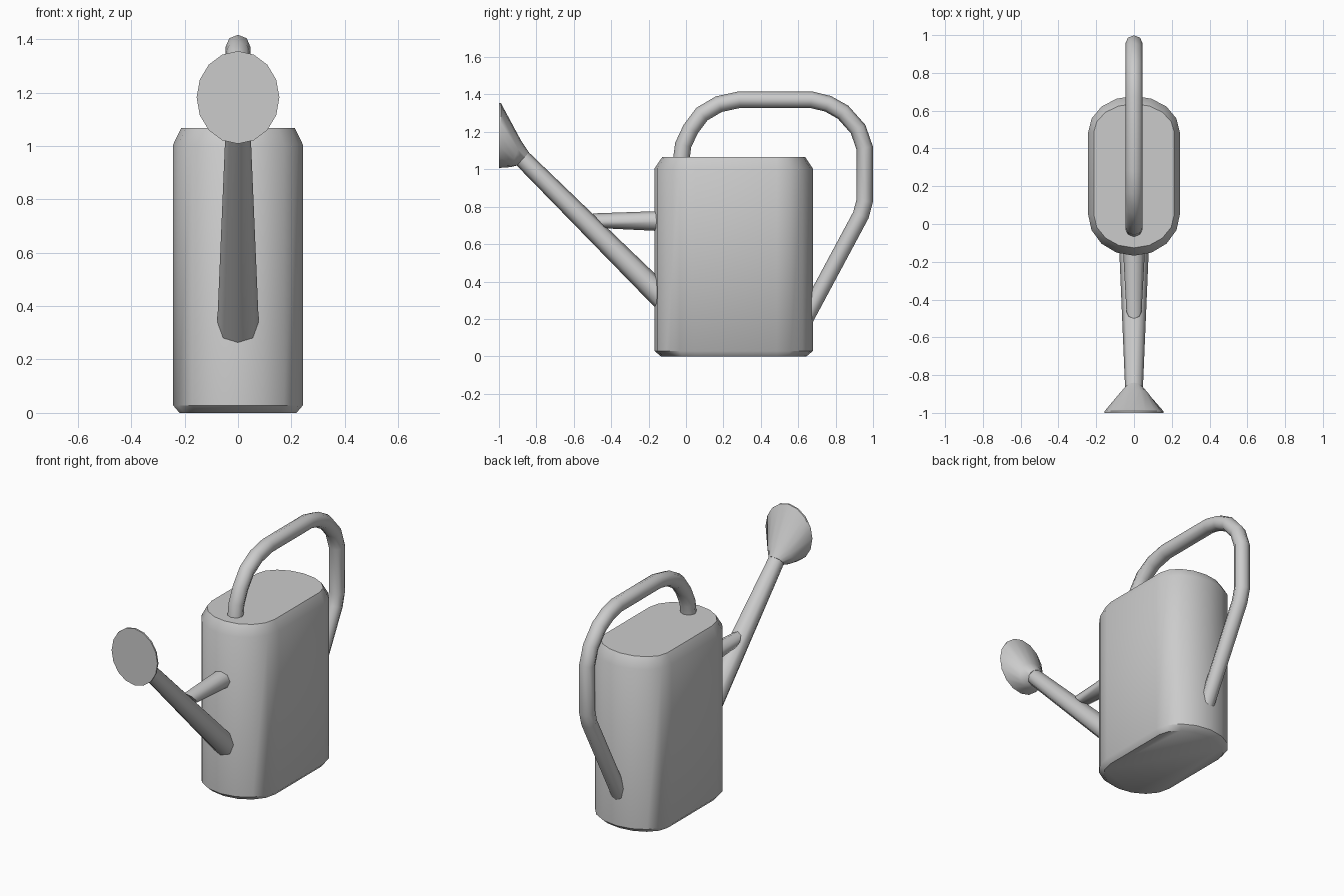
import bpy, bmesh
from math import sin, cos, pi, radians
from mathutils import Vector

cube = bpy.data.objects.get("Cube")
if cube:
    bpy.data.objects.remove(cube, do_unlink=True)

metal = bpy.data.materials.new("grey metal")
metal.use_nodes = True
GREY = (0.6, 0.6, 0.6, 1)
metal.diffuse_color = GREY
metal.node_tree.nodes["Principled BSDF"].inputs["Base Color"].default_value = GREY


def loft(name, rings, smooth_angle):
    """Skin a list of equal-length point rings and cap both ends."""
    bm = bmesh.new()
    loops = [[bm.verts.new(p) for p in ring] for ring in rings]
    n = len(loops[0])
    for a, b in zip(loops, loops[1:]):
        for i in range(n):
            j = (i + 1) % n
            bm.faces.new((a[i], a[j], b[j], b[i]))
    bm.faces.new(loops[0])
    bm.faces.new(loops[-1])
    bmesh.ops.recalc_face_normals(bm, faces=bm.faces)
    mesh = bpy.data.meshes.new(name)
    bm.to_mesh(mesh)
    bm.free()
    mesh.materials.append(metal)
    obj = bpy.data.objects.new(name, mesh)
    bpy.context.collection.objects.link(obj)
    bpy.ops.object.select_all(action='DESELECT')
    obj.select_set(True)
    bpy.context.view_layer.objects.active = obj
    bpy.ops.object.shade_smooth_by_angle(angle=radians(smooth_angle))
    return obj


def section(low, high, rx, sides):
    """Ellipse across x whose side-view edge runs from low to high (y, z)."""
    low, high = Vector((0, *low)), Vector((0, *high))
    mid, half = (low + high) / 2, (high - low) / 2
    return [mid - half * cos(2 * pi * i / sides) + Vector((rx * sin(2 * pi * i / sides), 0, 0))
            for i in range(sides)]


def outline(z, inset):
    """Rounded-end body outline, shrunk by an inset."""
    pts = []
    for end, y, ry in ((-1, 0.05, 0.218), (1, 0.485, 0.193)):
        for i in range(9):
            a = pi * i / 8
            pts.append((-end * -(0.243 - inset) * cos(a), y + end * (ry - inset * 1.4) * sin(a), z))
    return pts


# Body with a bevelled foot and sloping shoulder
loft("body", [outline(0, 0.024), outline(0.028, 0), outline(1.005, 0), outline(1.067, 0.03)], 43)

# Handle, swept along a path in the side plane with mitred corners
path = [Vector(p) for p in (
    (-0.027, 1.04), (-0.015, 1.13), (0.025, 1.215), (0.085, 1.295), (0.175, 1.348),
    (0.285, 1.372), (0.67, 1.372), (0.76, 1.35), (0.84, 1.305), (0.92, 1.215),
    (0.955, 1.115), (0.955, 0.83), (0.935, 0.755), (0.64, 0.205))]
rings = []
for i, p in enumerate(path):
    before = (p - path[max(i - 1, 0)]).normalized()
    after = (path[min(i + 1, len(path) - 1)] - p).normalized()
    along = (before + after).normalized()
    mitre = along.dot(after if after.length else before)
    across = Vector((-along.y, along.x)) * 0.044 / mitre
    rings.append(section(p - across, p + across, 0.046, 8))
loft("handle", rings, 60)

# Tapered spout
loft("spout", [section((-0.14, 0.235), (-0.05, 0.33), 0.08, 8),
               section((-0.905, 1.02), (-0.84, 1.09), 0.047, 8)], 60)

# Flared rose with a flat upright face
loft("rose", [section((-0.905, 1.02), (-0.84, 1.09), 0.048, 16),
              section((-0.935, 1.012), (-0.88, 1.15), 0.083, 16),
              section((-0.99, 1.008), (-0.99, 1.355), 0.155, 16),
              section((-1, 1.008), (-1, 1.355), 0.155, 16)], 50)

# Brace between spout and body
loft("brace", [section((-0.43, 0.684), (-0.5, 0.764), 0.04, 8),
               section((-0.1, 0.668), (-0.1, 0.778), 0.06, 8)], 60)
